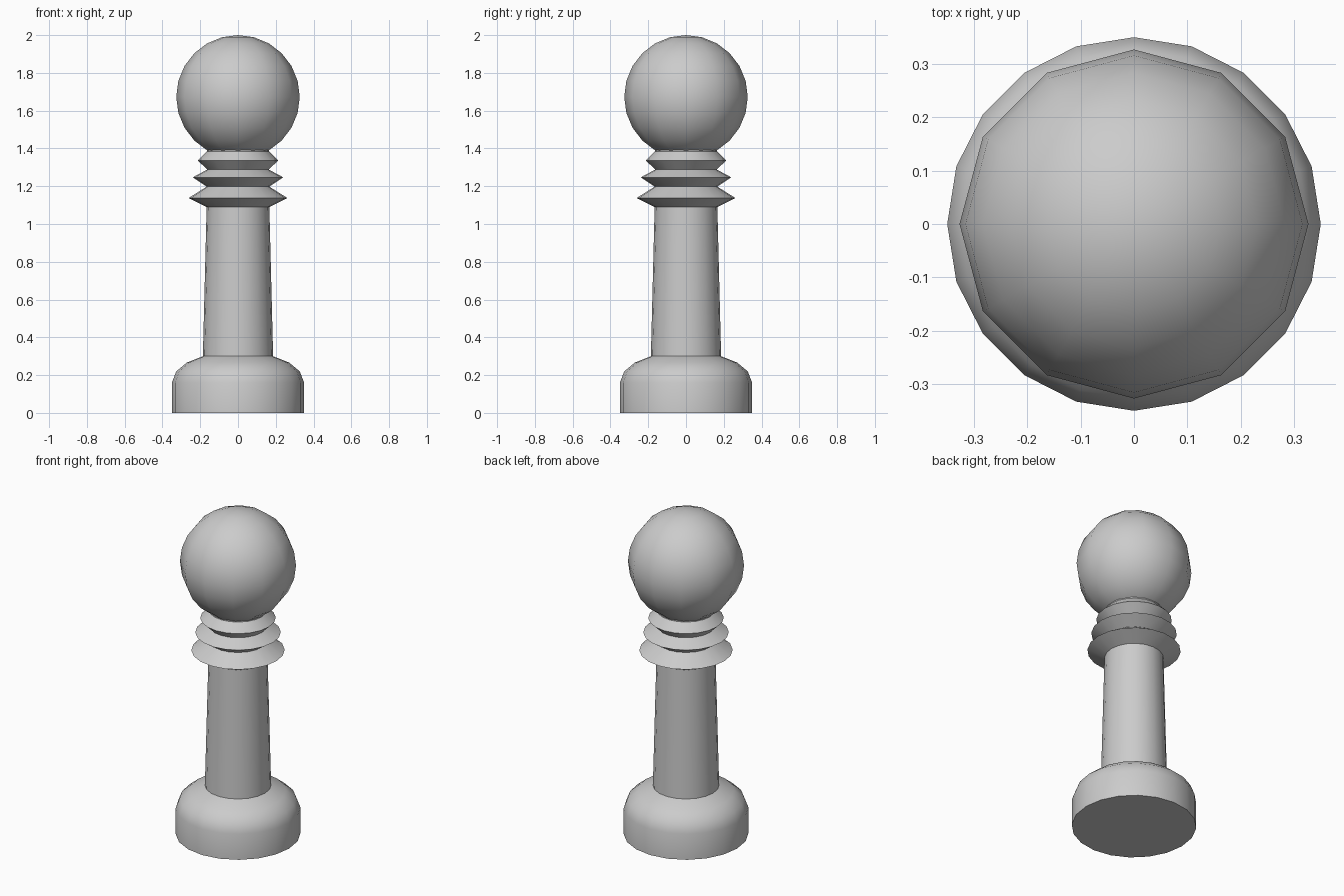
import bpy
import bmesh
from math import radians, sin, cos, pi

if "Cube" in bpy.data.objects:
    bpy.data.objects.remove(bpy.data.objects["Cube"])


def lathe(name, profile, sides, smooth=40):
    """Spin a (radius, z) profile, listed bottom to top, around z."""
    bm = bmesh.new()
    rings = []
    for r, z in profile:
        rings.append([bm.verts.new((r * cos(2 * pi * i / sides),
                                    r * sin(2 * pi * i / sides), z))
                      for i in range(sides)])
    for a, b in zip(rings, rings[1:]):
        for i in range(sides):
            j = (i + 1) % sides
            bm.faces.new((a[i], a[j], b[j], b[i]))
    bm.faces.new(rings[0][::-1])
    bm.faces.new(rings[-1])
    mesh = bpy.data.meshes.new(name)
    bm.to_mesh(mesh)
    bm.free()
    obj = bpy.data.objects.new(name, mesh)
    bpy.context.collection.objects.link(obj)
    bpy.ops.object.select_all(action='DESELECT')
    obj.select_set(True)
    bpy.context.view_layer.objects.active = obj
    bpy.ops.object.shade_smooth_by_angle(angle=radians(smooth))
    return obj


# Foot, tapered stem and three collar rings in one turned profile
lathe("turned_body", [
    (0.35, 0), (0.35, 0.16), (0.327, 0.22), (0.27, 0.267), (0.186, 0.3),
    (0.166, 1.09),
    (0.262, 1.137), (0.166, 1.198),
    (0.24, 1.247), (0.163, 1.288),
    (0.212, 1.336), (0.163, 1.385), (0.163, 1.392),
], 20)

# Ball head: twelve sides, with a ring every 15 degrees
bpy.ops.mesh.primitive_uv_sphere_add(segments=12, ring_count=12,
                                     radius=0.327, location=(0, 0, 1.673))
head = bpy.context.object
head.name = "ball_head"
bpy.ops.object.shade_smooth_by_angle(angle=radians(40))
